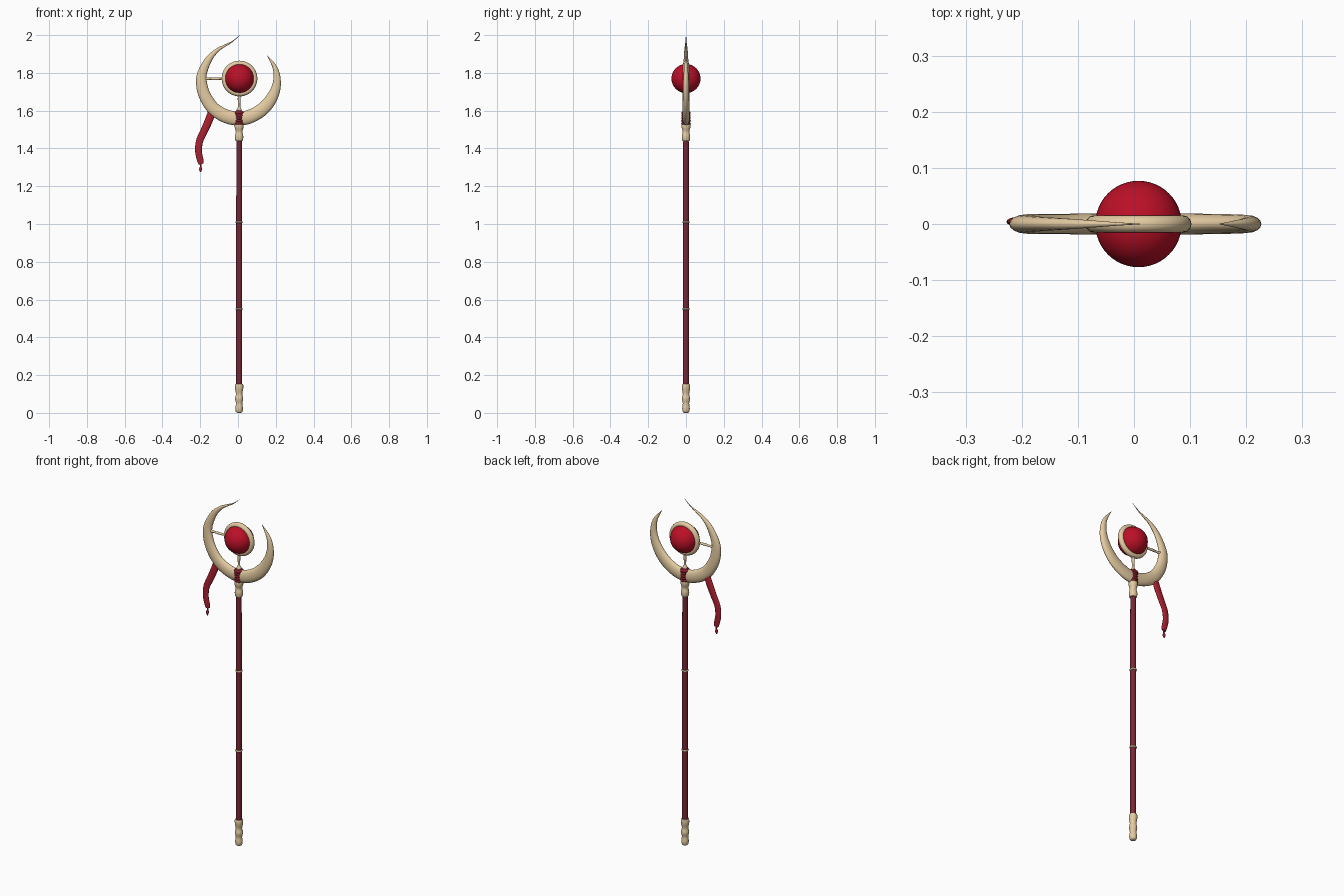
import bpy, bmesh, math
from mathutils import Vector

if "Cube" in bpy.data.objects:
    bpy.data.objects.remove(bpy.data.objects["Cube"])

CX = 0.006  # shaft axis


def material(name, rgb):
    m = bpy.data.materials.new(name)
    m.diffuse_color = (*rgb, 1)
    m.use_nodes = True
    m.node_tree.nodes["Principled BSDF"].inputs["Base Color"].default_value = m.diffuse_color
    return m


GOLD = material("pale_gold", (0.78, 0.60, 0.36))
WOOD = material("dark_red_wood", (0.20, 0.02, 0.035))
GEM = material("red_gem", (0.50, 0.005, 0.02))
CLOTH = material("red_cloth", (0.42, 0.015, 0.03))
WRAP = material("wrap_red", (0.24, 0.012, 0.025))


def finish(obj, mat, angle=50):
    obj.data.materials.append(mat)
    bpy.ops.object.select_all(action='DESELECT')
    obj.select_set(True)
    bpy.context.view_layer.objects.active = obj
    bpy.ops.object.shade_smooth_by_angle(angle=math.radians(angle))
    return obj


def skin(name, rings, mat):
    """Join a list of equal closed rings into a capped tube."""
    bm = bmesh.new()
    rows = [[bm.verts.new(p) for p in r] for r in rings]
    n = len(rows[0])
    for a, b in zip(rows, rows[1:]):
        for i in range(n):
            j = (i + 1) % n
            bm.faces.new((a[i], a[j], b[j], b[i]))
    bm.faces.new(rows[0][::-1])
    bm.faces.new(rows[-1])
    bmesh.ops.recalc_face_normals(bm, faces=bm.faces)
    me = bpy.data.meshes.new(name)
    bm.to_mesh(me)
    bm.free()
    obj = bpy.data.objects.new(name, me)
    bpy.context.collection.objects.link(obj)
    return finish(obj, mat)


def spline(pts, steps):
    """Catmull-Rom through control points of any dimension."""
    p = [pts[0]] + list(pts) + [pts[-1]]
    out = []
    for k in range(1, len(p) - 2):
        for s in range(steps):
            t = s / steps
            out.append([0.5 * (2 * b + (c - a) * t + (2 * a - 5 * b + 4 * c - d) * t * t
                               + (3 * b - a - 3 * c + d) * t ** 3)
                        for a, b, c, d in zip(*p[k - 1:k + 3])])
    out.append(list(pts[-1]))
    return out


def lathe(name, profile, mat, steps=4, sides=24):
    """Turned part from (radius, z) points."""
    ang = [math.tau * i / sides for i in range(sides)]
    return skin(name, [[(CX + r * math.cos(a), r * math.sin(a), z) for a in ang]
                       for r, z in spline(profile, steps)], mat)


def sweep(name, pts, mat, y=0.0, steps=5, sides=16):
    """Elliptical sweep in the xz plane from (x, z, half width, half depth) points."""
    c = spline(pts, steps)
    rings = []
    for i, (x, z, w, d) in enumerate(c):
        a, b = c[max(i - 1, 0)], c[min(i + 1, len(c) - 1)]
        t = Vector((b[0] - a[0], b[1] - a[1])).normalized()
        ring = []
        for k in range(sides):
            q = math.tau * k / sides
            u = w * math.cos(q)
            ring.append((x - t.y * u, y + d * math.sin(q), z + t.x * u))
        rings.append(ring)
    return skin(name, rings, mat)


def torus(name, loc, major, minor, mat, upright=False, seg=32):
    bpy.ops.mesh.primitive_torus_add(location=loc, major_radius=major, minor_radius=minor,
                                     major_segments=seg, minor_segments=12,
                                     rotation=(math.pi / 2 if upright else 0, 0, 0))
    bpy.context.object.name = name
    return finish(bpy.context.object, mat)


# Shaft with end cap, collar and thin bands
lathe("shaft", [(0.0155, 0.13), (0.016, 0.75), (0.0145, 1.46)], WOOD)
lathe("end_cap", [(0.008, 0.0), (0.017, 0.006), (0.020, 0.025), (0.017, 0.05), (0.0215, 0.075),
                  (0.017, 0.10), (0.022, 0.13), (0.021, 0.15), (0.014, 0.152)], GOLD)
lathe("collar", [(0.014, 1.440), (0.020, 1.443), (0.022, 1.465), (0.0175, 1.488),
                 (0.023, 1.510), (0.023, 1.527), (0.014, 1.532)], GOLD)
for i, z in enumerate((0.55, 1.01)):
    torus(f"shaft_band_{i + 1}", (CX, 0, z), 0.0145, 0.005, GOLD)

# Cord wrapped around the crescent base
lathe("wrap_core", [(0.021, 1.525), (0.021, 1.592), (0.006, 1.602)], WRAP)
for i in range(5):
    torus(f"wrap_cord_{i + 1}", (CX, 0, 1.533 + i * 0.0138), 0.0175, 0.0078, WRAP)

# Crescent, from the long upper left tip round to the right tip
sweep("crescent", [
    (0.010, 2.000, 0.0006, 0.0006), (-0.030, 1.966, 0.003, 0.003), (-0.070, 1.944, 0.006, 0.006),
    (-0.110, 1.920, 0.010, 0.009), (-0.155, 1.872, 0.018, 0.012), (-0.189, 1.800, 0.025, 0.015),
    (-0.193, 1.745, 0.029, 0.017), (-0.176, 1.680, 0.032, 0.018), (-0.132, 1.613, 0.034, 0.018),
    (-0.067, 1.572, 0.036, 0.019), (0.005, 1.558, 0.037, 0.019), (0.073, 1.573, 0.036, 0.019),
    (0.138, 1.615, 0.034, 0.018), (0.185, 1.679, 0.029, 0.017), (0.206, 1.750, 0.021, 0.015),
    (0.197, 1.825, 0.013, 0.010), (0.153, 1.894, 0.0008, 0.0008)], GOLD)

# Orb, its ring and the two struts holding it
bpy.ops.mesh.primitive_uv_sphere_add(segments=48, ring_count=24, radius=0.077,
                                     location=(0.008, 0, 1.77))
bpy.context.object.name = "orb"
finish(bpy.context.object, GEM)
torus("orb_ring", (0.008, 0, 1.77), 0.079, 0.0155, GOLD, True, 48)
sweep("side_strut", [(-0.175, 1.769, 0.009, 0.009), (-0.15, 1.769, 0.006, 0.006),
                     (-0.115, 1.769, 0.007, 0.007), (-0.075, 1.769, 0.004, 0.004)], GOLD)
lathe("lower_strut", [(0.017, 1.588), (0.012, 1.607), (0.006, 1.622), (0.0075, 1.66),
                      (0.006, 1.688)], GOLD)

# Ribbon with a small drop at its end
sweep("ribbon", [(-0.135, 1.605, 0.020, 0.008), (-0.152, 1.555, 0.021, 0.010),
                 (-0.178, 1.495, 0.020, 0.009), (-0.203, 1.440, 0.019, 0.008),
                 (-0.209, 1.385, 0.018, 0.008), (-0.199, 1.335, 0.017, 0.007),
                 (-0.194, 1.317, 0.013, 0.005)], CLOTH, y=0.004)
sweep("ribbon_drop", [(-0.196, 1.322, 0.004, 0.004), (-0.197, 1.306, 0.004, 0.004),
                      (-0.198, 1.290, 0.008, 0.007), (-0.198, 1.274, 0.002, 0.002)],
      CLOTH, y=0.004)
